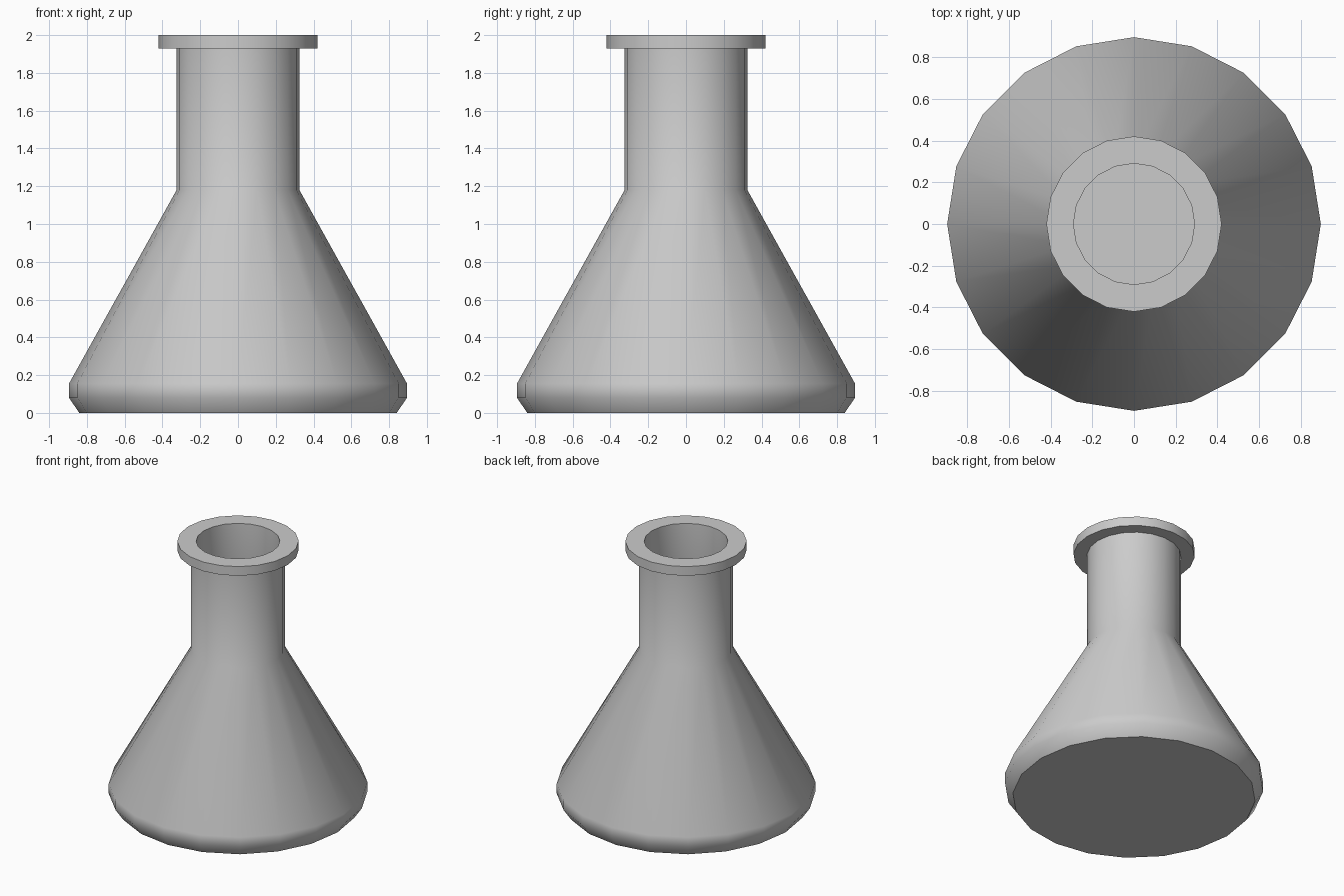
import bpy, bmesh, math

if "Cube" in bpy.data.objects:
    bpy.data.objects.remove(bpy.data.objects["Cube"])

SIDES = 20


def lathe(name, profile):
    """Revolve an (r, z) profile about z; capping both ends of the path."""
    bm = bmesh.new()
    rings = []
    for r, z in profile:
        rings.append([bm.verts.new((r * math.cos(2 * math.pi * i / SIDES),
                                    r * math.sin(2 * math.pi * i / SIDES), z))
                      for i in range(SIDES)])
    for a, b in zip(rings, rings[1:]):
        for i in range(SIDES):
            j = (i + 1) % SIDES
            bm.faces.new((a[i], a[j], b[j], b[i]))
    bm.faces.new(rings[0][::-1])
    bm.faces.new(rings[-1])
    bmesh.ops.recalc_face_normals(bm, faces=bm.faces)
    mesh = bpy.data.meshes.new(name)
    bm.to_mesh(mesh)
    bm.free()
    obj = bpy.data.objects.new(name, mesh)
    bpy.context.collection.objects.link(obj)
    bpy.ops.object.select_all(action='DESELECT')
    obj.select_set(True)
    bpy.context.view_layer.objects.active = obj
    bpy.ops.object.shade_smooth_by_angle(angle=math.radians(50))
    return obj


# Outer wall and flat lip, then inner wall down to the floor
outer = [(0.84, 0), (0.895, 0.08), (0.895, 0.155), (0.325, 1.18),
         (0.325, 1.93), (0.42, 1.93), (0.42, 2.0)]
inner = [(0.29, 2.0), (0.29, 1.17), (0.86, 0.145), (0.86, 0.09), (0.825, 0.035)]
lathe("conical_flask", outer + inner)
